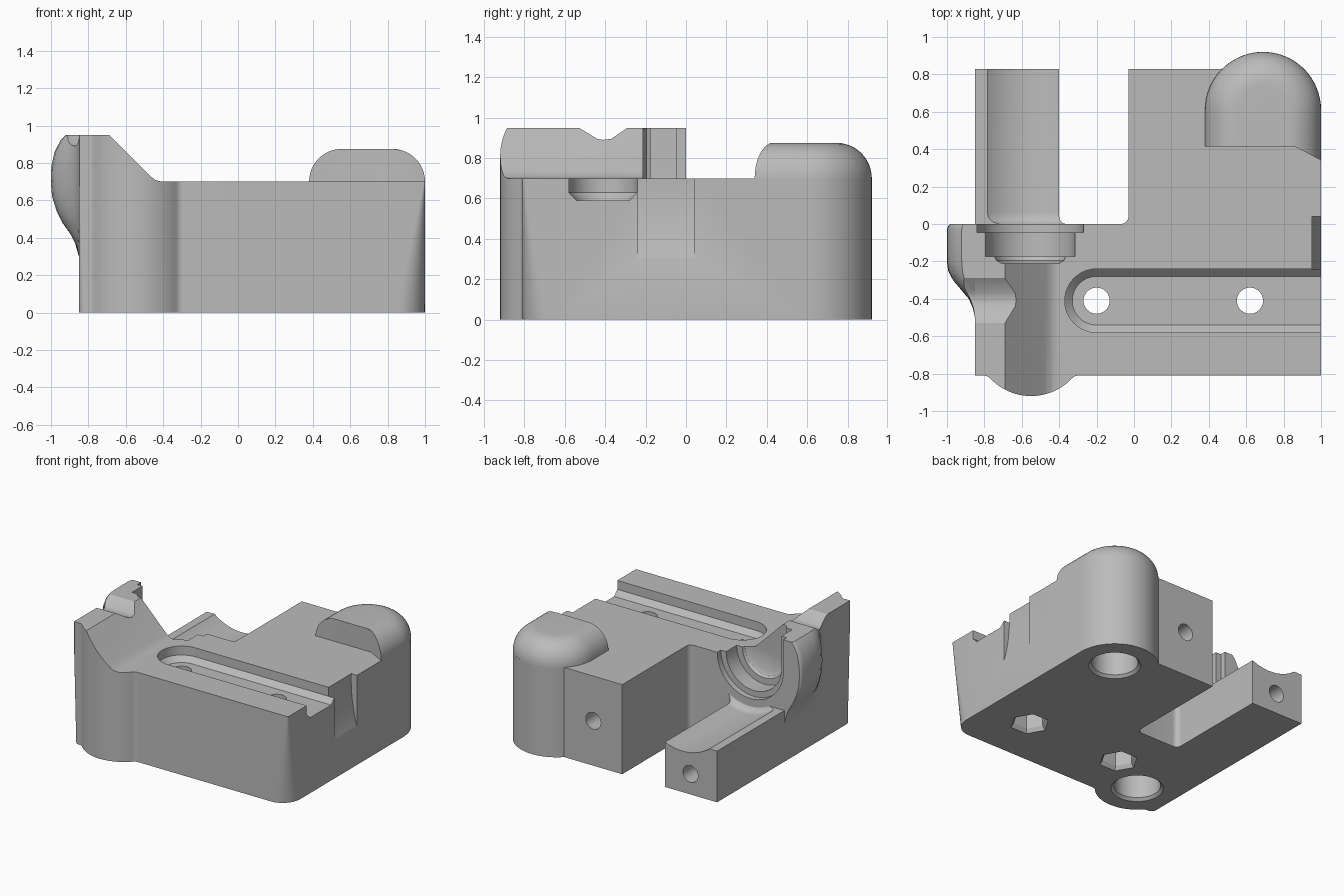
import bpy, bmesh
from math import sin, cos, pi, radians
from mathutils import Vector

cube = bpy.data.objects.get("Cube")
if cube:
    bpy.data.objects.remove(cube)

grey = bpy.data.materials.new("plain_grey")
grey.use_nodes = True
grey.diffuse_color = (0.5, 0.5, 0.5, 1)
grey.node_tree.nodes["Principled BSDF"].inputs["Base Color"].default_value = (0.5, 0.5, 0.5, 1)


def loft(name, rings):
    """Closed solid through rings that share one point count."""
    bm = bmesh.new()
    loops = [[bm.verts.new(p) for p in ring] for ring in rings]
    n = len(loops[0])
    for a, b in zip(loops, loops[1:]):
        for i in range(n):
            j = (i + 1) % n
            bm.faces.new((a[i], a[j], b[j], b[i]))
    bm.faces.new(loops[0])
    bm.faces.new(loops[-1])
    bmesh.ops.recalc_face_normals(bm, faces=bm.faces)
    mesh = bpy.data.meshes.new(name)
    bm.to_mesh(mesh)
    bm.free()
    mesh.materials.append(grey)
    obj = bpy.data.objects.new(name, mesh)
    bpy.context.scene.collection.objects.link(obj)
    return obj


def arc(cx, cy, r, start, end, n=16):
    steps = [radians(start + (end - start) * i / n) for i in range(n + 1)]
    return [(cx + r * cos(t), cy + r * sin(t)) for t in steps]


def at_z(points, z):
    return [(x, y, z) for x, y in points]


def at_y(points, y):
    return [(x, y, z) for x, z in points]


def circle(cx, cy, r, n=48):
    return arc(cx, cy, r, 0, 360 - 360 / n, n - 1)


def rounded(prev, corner, following, r, n=8):
    """Round a square corner, convex or concave."""
    p = Vector(corner)
    u = (Vector(prev) - p).normalized()
    v = (Vector(following) - p).normalized()
    c = p + r * (u + v)
    return [tuple(c - r * (cos(t) * v + sin(t) * u))
            for t in [pi / 2 * i / n for i in range(n + 1)]]


def box(name, x, y, z):
    plan = [(x[0], y[0]), (x[1], y[0]), (x[1], y[1]), (x[0], y[1])]
    return loft(name, [at_z(plan, z[0]), at_z(plan, z[1])])


def cut(obj, cutters):
    for c in cutters:
        c.hide_render = True
        mod = obj.modifiers.new("cut", 'BOOLEAN')
        mod.operation = 'DIFFERENCE'
        mod.solver = 'EXACT'
        mod.object = c
        bpy.context.view_layer.objects.active = obj
        bpy.ops.object.modifier_apply(modifier=mod.name)


def body_outline(taper):
    """Plan of the body; the two front corners shrink with height."""
    back = 0.83
    pts = rounded((-0.85, back), (-0.85, -0.81), (0, -0.81), 0.004 + 0.036 * taper)
    pts += arc(-0.805, -0.86, 0.05, 90, 43.3, 6)
    pts += arc(-0.55, -0.62, 0.30, 223.3, 316.7, 24)[1:-1]
    pts += arc(-0.295, -0.86, 0.05, 136.7, 90, 6)
    pts += rounded((0, -0.81), (1, -0.81), (1, 0), 0.004 + 0.146 * taper)
    pts += arc(0.69, 0.61, 0.31, 0, 134.8, 32)
    pts += [(-0.03, back)]
    pts += rounded((-0.03, back), (-0.03, 0), (-0.4, 0), 0.04)
    pts += rounded((-0.03, 0), (-0.4, 0), (-0.4, back), 0.04)
    pts += [(-0.4, back), (-0.85, back)]
    return pts


# Main body with rear block and rear rail
body = loft("body", [at_z(body_outline(1), 0), at_z(body_outline(0), 0.7),
                     at_z(body_outline(0), 0.95)])

# Swollen side wall around the bearing seat
swell = [(0.95, 0.07), (0.92, 0.098), (0.86, 0.13), (0.78, 0.147), (0.7, 0.15),
         (0.62, 0.143), (0.54, 0.118), (0.48, 0.088), (0.42, 0.045), (0.37, 0.02), (0.3, 0)]
fade = [(0, 0.86), (-0.01, 0.95), (-0.03, 1), (-0.2, 1), (-0.25, 0.95), (-0.3, 0.78),
        (-0.35, 0.5), (-0.4, 0.22), (-0.45, 0.07), (-0.5, 0)]
side_bulge = loft("side_bulge", [
    at_y([(-0.84, 0.95)] + [(-0.851 - d * f, z) for z, d in swell] + [(-0.84, 0.3)], y)
    for y, f in fade])

# Domed boss on the rear block
boss_rings = []
for i in range(13):
    t = pi / 2 * i / 12
    r = 0.31 - 0.175 * (1 - cos(t))
    right = 0.69 + r
    front = 0.415 - 0.075 * max(0, (right - 0.86) / 0.14)
    plan = arc(0.69, 0.61, r, 0, 180, 32)
    plan += [(0.69 - r, 0.415), (min(0.86, right - 0.01), 0.415), (right, front)]
    boss_rings.append(at_z(plan, 0.7 + 0.175 * sin(t)))
boss = loft("rounded_boss", boss_rings)

# Cutters: deck and ramp
ramp = [(-0.94, 1.2), (-0.69, 0.95), (-0.47, 0.73), (-0.44, 0.708), (-0.41, 0.7),
        (1.2, 0.7), (1.2, 1.2)]
deck_cut = loft("deck_cutter", [at_y(ramp, -1.1), at_y(ramp, 1.1)])

# Cutters: rail trough and its shoulder
trough = loft("trough_cutter", [
    at_y(circle(-0.55, 0.7, r, 96), y)
    for y, r in ((0, 0.345), (0.01, 0.362), (0.035, 0.378), (0.06, 0.38), (1, 0.38))])
shoulder = box("shoulder_cutter", (-1.1, -0.2), (0, 1), (0.4, 1.2))

# Cutter: stepped bearing seat, open upward
seat = loft("seat_cutter", [
    at_y(arc(-0.555, 0.7, r, 180, 360, 40) + [(-0.555 + r, 1.2), (-0.555 - r, 1.2)], y)
    for y, r in ((0.02, 0.285), (-0.045, 0.285), (-0.045, 0.24), (-0.175, 0.24),
                 (-0.175, 0.19), (-0.195, 0.18), (-0.212, 0.15))])

# Cutter: notch across the ridge
notch = [(-0.57, 0.98), (-0.53, 0.95), (-0.44, 0.895), (-0.41, 0.89), (-0.37, 0.895),
         (-0.29, 0.95), (-0.25, 0.98)]
notch_cut = loft("notch_cutter", [[(x, y, z) for y, z in notch] for x in (-1.1, -0.5)])


# Cutter: belt slot with chamfered floor
def slot_ring(r, z):
    return at_z(arc(-0.2, -0.41, r, 90, 270, 32) + [(1.2, -0.41 - r), (1.2, -0.41 + r)], z)


slot = loft("slot_cutter", [slot_ring(0.13, 0.59), slot_ring(0.17, 0.63), slot_ring(0.17, 0.8)])

# Cutter: shallow curved recess on the side
recess = circle(2.2, 0.65, 1.25, 160)
recess_cut = loft("recess_cutter", [at_y(recess, -0.24), at_y(recess, 0.04)])

# Cutters: screw holes, nut pockets, underside sockets, rear holes
holes = []
for x in (-0.2, 0.62):
    holes.append(loft("screw_cutter", [at_z(circle(x, -0.41, 0.07, 32), z) for z in (0.2, 0.8)]))
    holes.append(loft("nut_cutter", [at_z(circle(x, -0.41, r, 6), z) for z, r in
                                     ((-0.02, 0.14), (0, 0.14), (0.03, 0.12), (0.3, 0.12))]))
for x, y in ((-0.55, -0.62), (0.69, 0.61)):
    holes.append(loft("socket_cutter", [at_z(circle(x, y, r), z) for z, r in
                                        ((-0.02, 0.185), (0, 0.185), (0.02, 0.165), (0.5, 0.165))]))
for x, z in ((-0.62, 0.16), (0.22, 0.35)):
    holes.append(loft("rear_hole_cutter", [at_y(circle(x, z, 0.065, 32), y) for y in (0.35, 0.9)]))

cut(body, [deck_cut, trough, shoulder, seat, notch_cut, slot, recess_cut] + holes)
cut(side_bulge, [seat, notch_cut])

for obj in list(bpy.data.objects):
    if "_cutter" in obj.name:
        bpy.data.objects.remove(obj)

# Smooth curved walls, keep machined edges sharp
for obj in (body, side_bulge, boss):
    bpy.ops.object.select_all(action='DESELECT')
    obj.select_set(True)
    bpy.context.view_layer.objects.active = obj
    bpy.ops.object.shade_smooth_by_angle(angle=radians(30))
